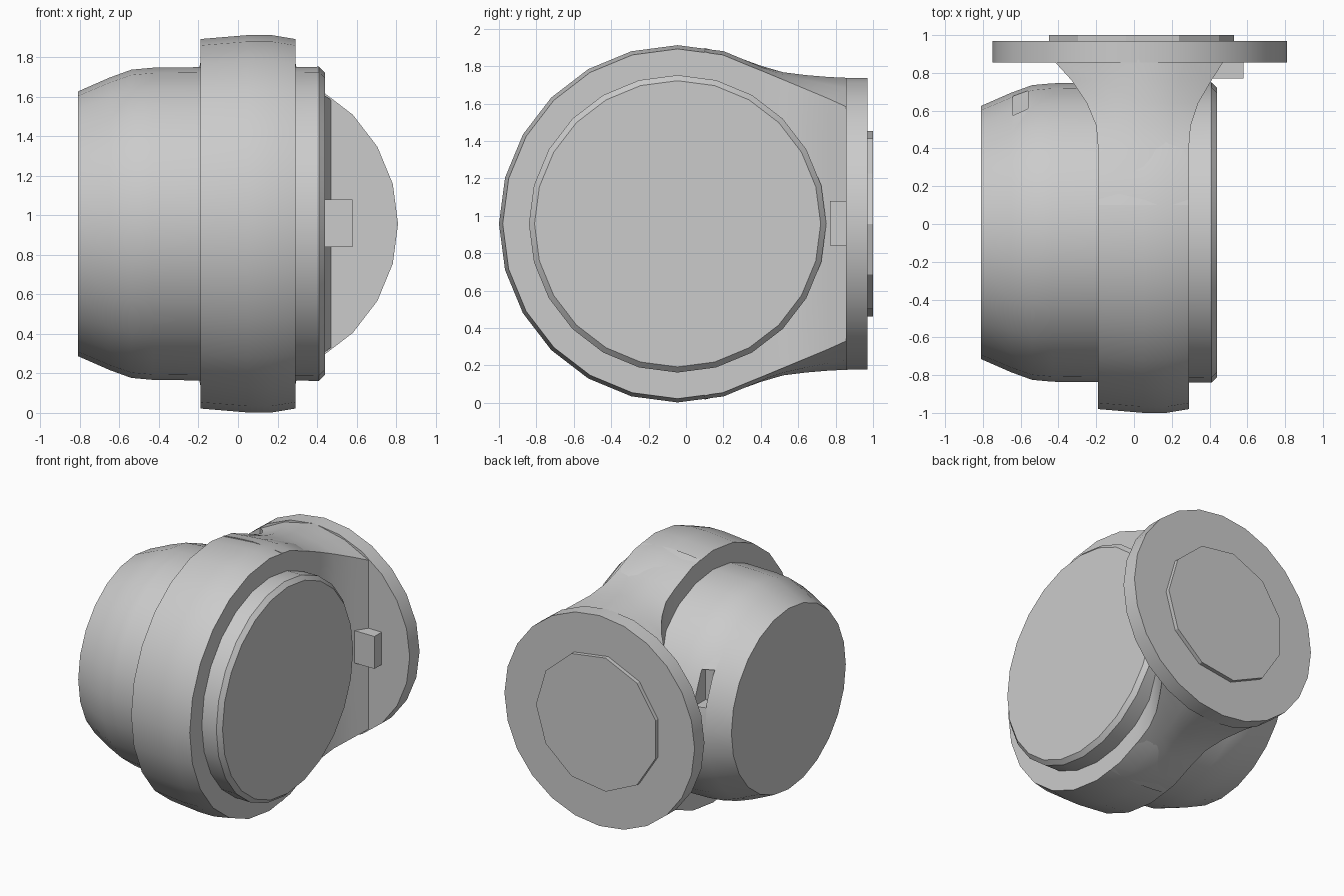
import bpy, bmesh, math

cube = bpy.data.objects.get("Cube")
if cube:
    bpy.data.objects.remove(cube, do_unlink=True)

grey = bpy.data.materials.new("plain grey")
grey.use_nodes = True
grey.diffuse_color = (0.6, 0.6, 0.6, 1)
grey.node_tree.nodes["Principled BSDF"].inputs["Base Color"].default_value = (0.6, 0.6, 0.6, 1)

MID_Z = 0.957
DRUM_Y = -0.045
FLANGE_X = 0.03


def loft(name, rings, smooth=30):
    """Skin a row of closed rings and cap both ends."""
    bm = bmesh.new()
    rows = [[bm.verts.new(p) for p in ring] for ring in rings]
    n = len(rows[0])
    for a, b in zip(rows, rows[1:]):
        for i in range(n):
            j = (i + 1) % n
            bm.faces.new((a[i], a[j], b[j], b[i]))
    bm.faces.new(rows[0])
    bm.faces.new(rows[-1])
    bmesh.ops.recalc_face_normals(bm, faces=bm.faces)
    mesh = bpy.data.meshes.new(name)
    bm.to_mesh(mesh)
    bm.free()
    mesh.materials.append(grey)
    obj = bpy.data.objects.new(name, mesh)
    bpy.context.collection.objects.link(obj)
    if smooth:
        bpy.ops.object.select_all(action="DESELECT")
        obj.select_set(True)
        bpy.context.view_layer.objects.active = obj
        bpy.ops.object.shade_smooth_by_angle(angle=math.radians(smooth))
    return obj


def circle(n):
    return [(math.cos(2 * math.pi * i / n), math.sin(2 * math.pi * i / n)) for i in range(n)]


def lathe_x(name, profile, n=24):
    return loft(name, [[(x, DRUM_Y + r * c, MID_Z + r * s) for c, s in circle(n)]
                       for x, r in profile])


def lathe_y(name, profile, n=24):
    return loft(name, [[(FLANGE_X + r * c, y, MID_Z + r * s) for c, s in circle(n)]
                       for y, r in profile])


def box(name, x, y, z):
    return loft(name, [[(a, y[0], z[0]), (a, y[1], z[0]), (a, y[1], z[1]), (a, y[0], z[1])]
                       for a in x], smooth=0)


# Horizontal drum with a tapered end, and the wide band around it
drum = lathe_x("drum", [(-0.81, 0.67), (-0.65, 0.74), (-0.54, 0.78), (-0.43, 0.79),
                        (0, 0.795)])
lathe_x("drum_cap", [(0, 0.79), (0.41, 0.795), (0.44, 0.765)])
lathe_x("band", [(-0.19, 0.935), (0.05, 0.955), (0.17, 0.955), (0.29, 0.935)])

# Neck flaring from the band to the flange: y, left x, right x, shoulder, crown
neck = []
for y, x0, x1, shoulder, crown in [
        (0.1, -0.19, 0.29, 0.92, 0.94), (0.25, -0.19, 0.29, 0.88, 0.90),
        (0.4, -0.19, 0.29, 0.82, 0.845), (0.52, -0.2, 0.30, 0.77, 0.81),
        (0.64, -0.25, 0.34, 0.72, 0.795), (0.76, -0.33, 0.41, 0.67, 0.785),
        (0.87, -0.43, 0.48, 0.62, 0.78)]:
    half = (x1 - x0) / 2
    mid = (x0 + x1) / 2
    side = [(half, 0.0), (half, shoulder * 0.6), (half, shoulder),
            (half * 0.55, shoulder * 0.35 + crown * 0.65), (0, crown)]
    quarter = side + [(-a, b) for a, b in reversed(side[:-1])]
    outline = quarter + [(a, -b) for a, b in reversed(quarter[1:-1])]
    neck.append([(mid + a, y, MID_Z + b) for a, b in outline])
loft("neck", neck, smooth=40)

# Mounting flange with a raised plate on its back
lathe_y("flange", [(0.855, 0.78), (0.97, 0.78)])
lathe_y("back_plate", [(0.96, 0.5), (1.0, 0.5)], n=11)

# Small lug between the cap and the flange
box("lug", (0.25, 0.58), (0.77, 0.87), (0.84, 1.08))

# Shallow notch in the tapered end
cutter = box("notch_cutter", (-0.64, -0.56), (0.57, 0.9), (1.12, 1.36))
cutter.hide_render = True
cutter.hide_viewport = True
cut = drum.modifiers.new("notch", "BOOLEAN")
cut.operation = "DIFFERENCE"
cut.object = cutter
cut.solver = "EXACT"
